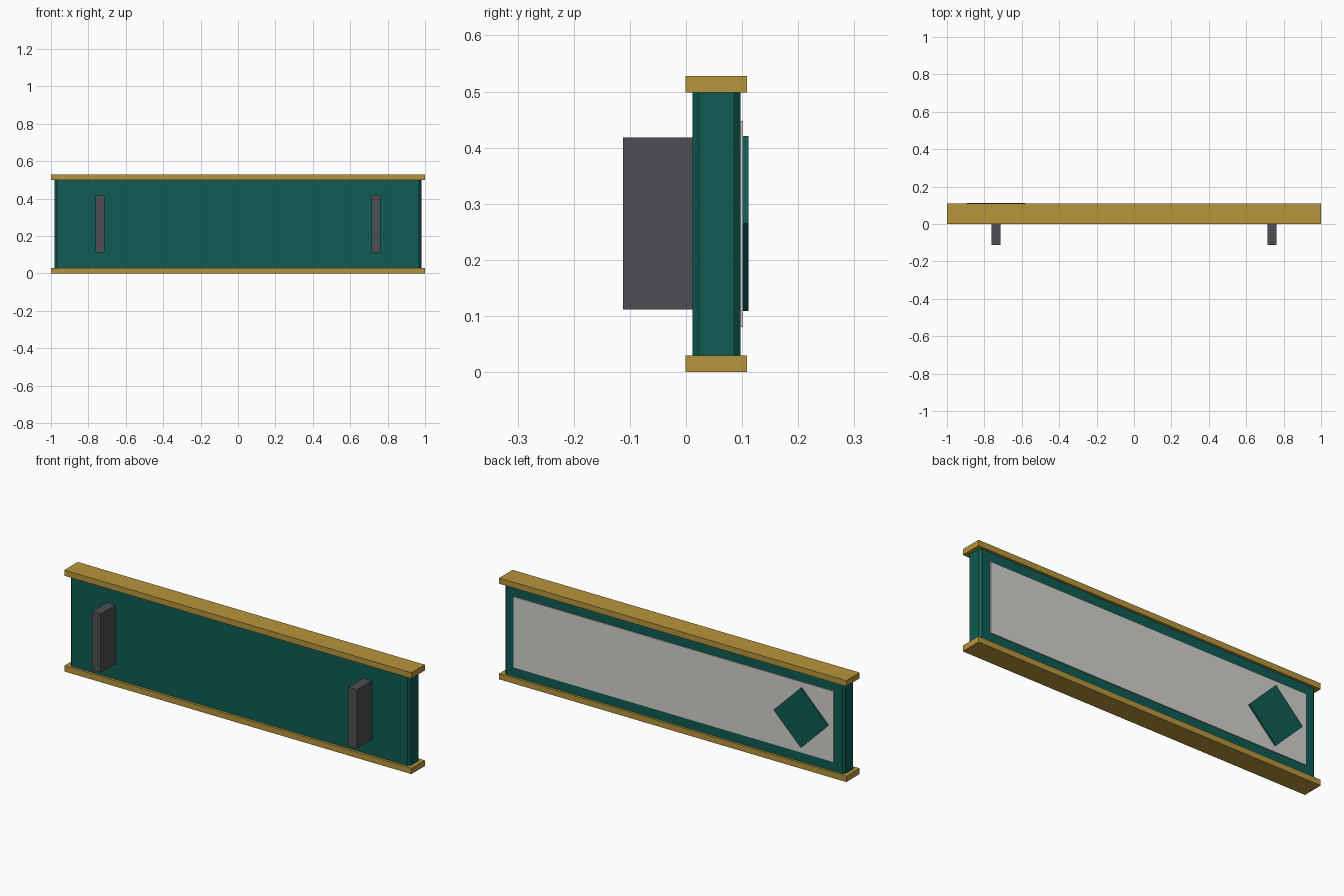
import bpy, bmesh, math
from mathutils import Matrix

if "Cube" in bpy.data.objects:
    bpy.data.objects.remove(bpy.data.objects["Cube"])


def material(name, rgb):
    m = bpy.data.materials.new(name)
    lin = [((c / 255 + 0.055) / 1.055) ** 2.4 for c in rgb]
    m.diffuse_color = (*lin, 1)
    m.use_nodes = True
    m.node_tree.nodes["Principled BSDF"].inputs["Base Color"].default_value = m.diffuse_color
    return m


GOLD = material("gold", (184, 149, 60))
TEAL = material("dark teal", (15, 91, 82))
GREY = material("dark grey", (76, 78, 82))
PALE = material("pale grey", (212, 209, 204))


def box(name, mat, x, y, z, turn=0.0, chamfer=0.0):
    """Box from (min, max) ranges, optionally turned about y, with chamfered upright edges."""
    size = [r[1] - r[0] for r in (x, y, z)]
    centre = [(r[0] + r[1]) / 2 for r in (x, y, z)]
    bm = bmesh.new()
    bmesh.ops.create_cube(bm, size=1, matrix=Matrix.Diagonal((*size, 1)))
    if chamfer:
        upright = [e for e in bm.edges
                   if abs(e.verts[0].co.z - e.verts[1].co.z) > 0.01]
        bmesh.ops.bevel(bm, geom=upright, offset=chamfer, segments=1, affect='EDGES')
    bm.transform(Matrix.Translation(centre) @ Matrix.Rotation(turn, 4, 'Y'))
    me = bpy.data.meshes.new(name)
    bm.to_mesh(me)
    bm.free()
    me.materials.append(mat)
    ob = bpy.data.objects.new(name, me)
    bpy.context.collection.objects.link(ob)
    return ob


# Main board and its two trim rails
box("board", TEAL, (-0.98, 0.98), (0.012, 0.097), (0.03, 0.498), chamfer=0.0115)
box("bottom_rail", GOLD, (-1, 1), (-0.001, 0.109), (0, 0.03))
box("top_rail", GOLD, (-1, 1), (-0.001, 0.109), (0.498, 0.528))

# Mounting brackets on the front
for side, cx in (("left", -0.738), ("right", 0.738)):
    box(side + "_bracket", GREY, (cx - 0.025, cx + 0.025), (-0.112, 0.013), (0.112, 0.418))

# Face plate on the back, with a raised diamond
box("face_plate", PALE, (-0.922, 0.922), (0.096, 0.102), (0.08, 0.448))
h = 0.156 / math.sqrt(2)
box("diamond", TEAL, (-0.738 - h, -0.738 + h), (0.102, 0.111), (0.265 - h, 0.265 + h),
    turn=math.pi / 4)
